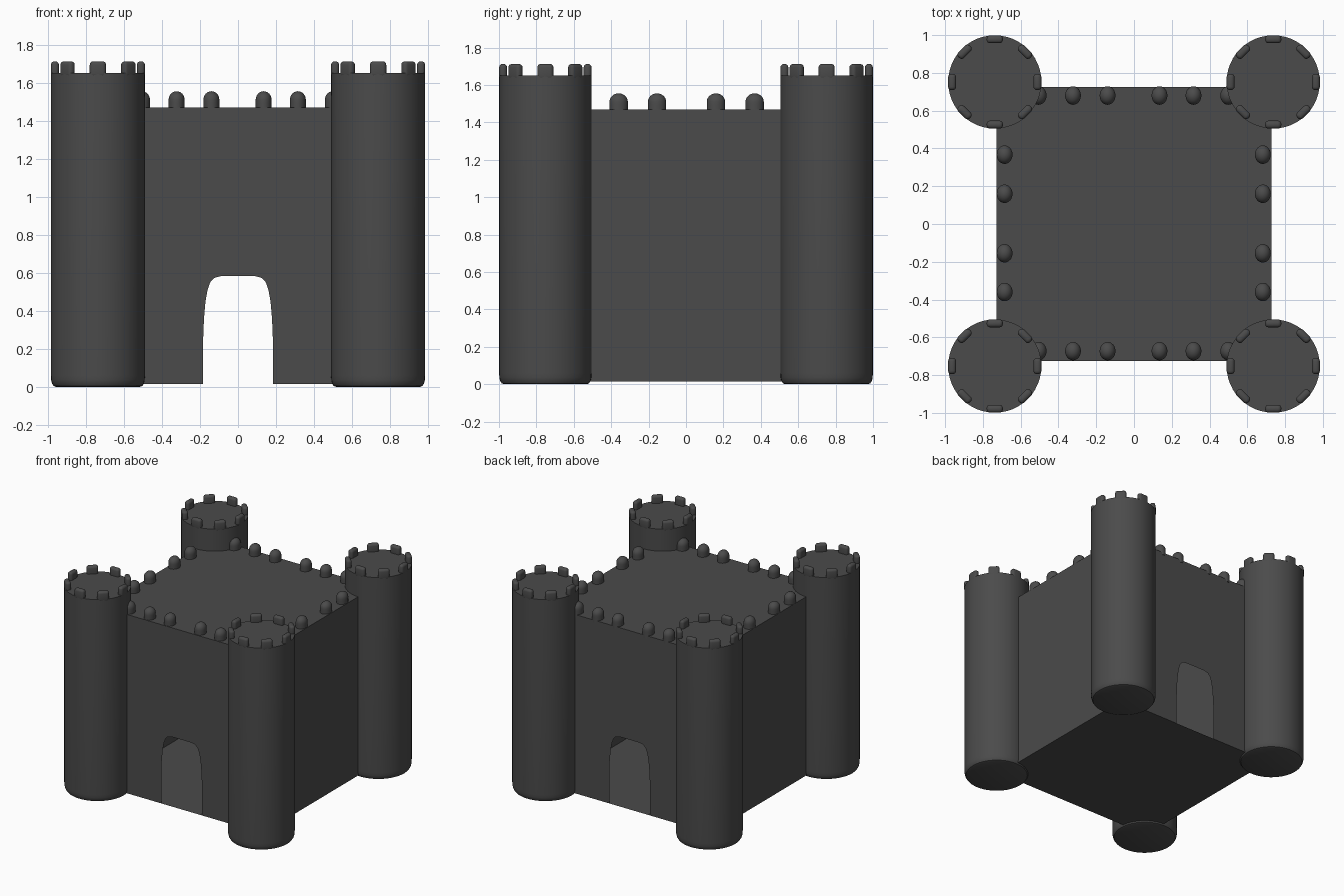
import bpy, bmesh, math
from mathutils import Matrix

if "Cube" in bpy.data.objects:
    bpy.data.objects.remove(bpy.data.objects["Cube"])

stone = bpy.data.materials.new("dark_stone")
stone.diffuse_color = (0.07, 0.07, 0.07, 1)
stone.use_nodes = True
stone.node_tree.nodes["Principled BSDF"].inputs["Base Color"].default_value = stone.diffuse_color


def finish(bm, name, angle=35):
    mesh = bpy.data.meshes.new(name)
    bm.to_mesh(mesh)
    bm.free()
    mesh.materials.append(stone)
    ob = bpy.data.objects.new(name, mesh)
    bpy.context.collection.objects.link(ob)
    bpy.ops.object.select_all(action='DESELECT')
    ob.select_set(True)
    bpy.context.view_layer.objects.active = ob
    bpy.ops.object.shade_smooth_by_angle(angle=math.radians(angle))
    return ob


# Keep: hollow thin-walled box with an arched gate in front and back
HX, HY, Z0, Z1 = 0.727, 0.725, 0.015, 1.47
half = [(0.183, Z0), (0.183, 0.26), (0.179, 0.36), (0.171, 0.45), (0.16, 0.51),
        (0.146, 0.55), (0.125, 0.573), (0.09, 0.582)]
arch = [(-x, z) for x, z in half] + half[::-1]
gate_wall = [(-HX, Z0)] + arch + [(HX, Z0), (HX, Z1), (-HX, Z1)]
bm = bmesh.new()
for y in (-HY, HY):
    pts = gate_wall if y < 0 else gate_wall[::-1]
    bm.faces.new([bm.verts.new((x, y, z)) for x, z in pts])
for s in (-1, 1):
    side = [(s * HX, -HY, Z0), (s * HX, HY, Z0), (s * HX, HY, Z1), (s * HX, -HY, Z1)]
    bm.faces.new([bm.verts.new(p) for p in side[::s]])
for z, s in ((Z0, -1), (Z1, 1)):
    slab = [(-HX, -HY, z), (HX, -HY, z), (HX, HY, z), (-HX, HY, z)]
    bm.faces.new([bm.verts.new(p) for p in slab[::s]])
bmesh.ops.remove_doubles(bm, verts=bm.verts, dist=1e-5)
finish(bm, "keep_walls")

# Corner towers: lathed profile with a rounded foot
TX, TY, R, SEG = 0.737, 0.752, 0.247, 48
profile = [(0.222, 0), (0.234, 0.005), (0.242, 0.018), (0.246, 0.036), (R, 0.06), (R, 1.65)]


def tower(cx, cy, name):
    bm = bmesh.new()
    rings = [[bm.verts.new((cx + r * math.cos(2 * math.pi * i / SEG),
                            cy + r * math.sin(2 * math.pi * i / SEG), z))
              for i in range(SEG)] for r, z in profile]
    for a, b in zip(rings, rings[1:]):
        for i in range(SEG):
            j = (i + 1) % SEG
            bm.faces.new((a[i], a[j], b[j], b[i]))
    bm.faces.new(rings[0][::-1])
    bm.faces.new(rings[-1])
    finish(bm, name)


# Tower merlons: eight rounded blocks on the rim
def tower_merlons(cx, cy, name):
    bm = bmesh.new()
    bmesh.ops.create_cube(bm, size=1, matrix=Matrix.Translation((R - 0.021, 0, 1.67))
                          @ Matrix.Diagonal((0.042, 0.086, 0.084, 1)))
    bmesh.ops.bevel(bm, geom=bm.edges[:], offset=0.018, segments=4,
                    profile=0.5, affect='EDGES')
    block = bm.verts[:] + bm.edges[:] + bm.faces[:]
    for k in range(1, 8):
        new = bmesh.ops.duplicate(bm, geom=block)["geom"]
        bmesh.ops.rotate(bm, verts=[v for v in new if isinstance(v, bmesh.types.BMVert)],
                         matrix=Matrix.Rotation(k * math.pi / 4, 3, 'Z'))
    bmesh.ops.translate(bm, verts=bm.verts, vec=(cx, cy, 0))
    finish(bm, name, 60)


for yn, sy in (("front", -1), ("back", 1)):
    for xn, sx in (("left", -1), ("right", 1)):
        tower(sx * TX, sy * TY, f"tower_{yn}_{xn}")
        tower_merlons(sx * TX, sy * TY, f"tower_merlons_{yn}_{xn}")

# Wall merlons: domed studs along the four roof edges
spots = [(x, y) for y in (-0.673, 0.68) for x in (-0.505, -0.323, -0.14, 0.135, 0.315, 0.499)]
spots += [(x, y) for x in (-0.685, 0.682) for y in (-0.36, -0.155, 0.16, 0.367)]
bm = bmesh.new()
for x, y in spots:
    dome = bmesh.ops.create_uvsphere(bm, u_segments=24, v_segments=12, radius=1)["verts"]
    for v in dome:
        if v.co.z < -0.01:  # lower half becomes a straight stem
            r = math.hypot(v.co.x, v.co.y)
            if r > 0.2:
                v.co.x /= r
                v.co.y /= r
            v.co.z *= 1.4
        v.co = (x + 0.042 * v.co.x, y + 0.049 * v.co.y, 1.51 + 0.045 * v.co.z)
finish(bm, "wall_merlons", 60)
